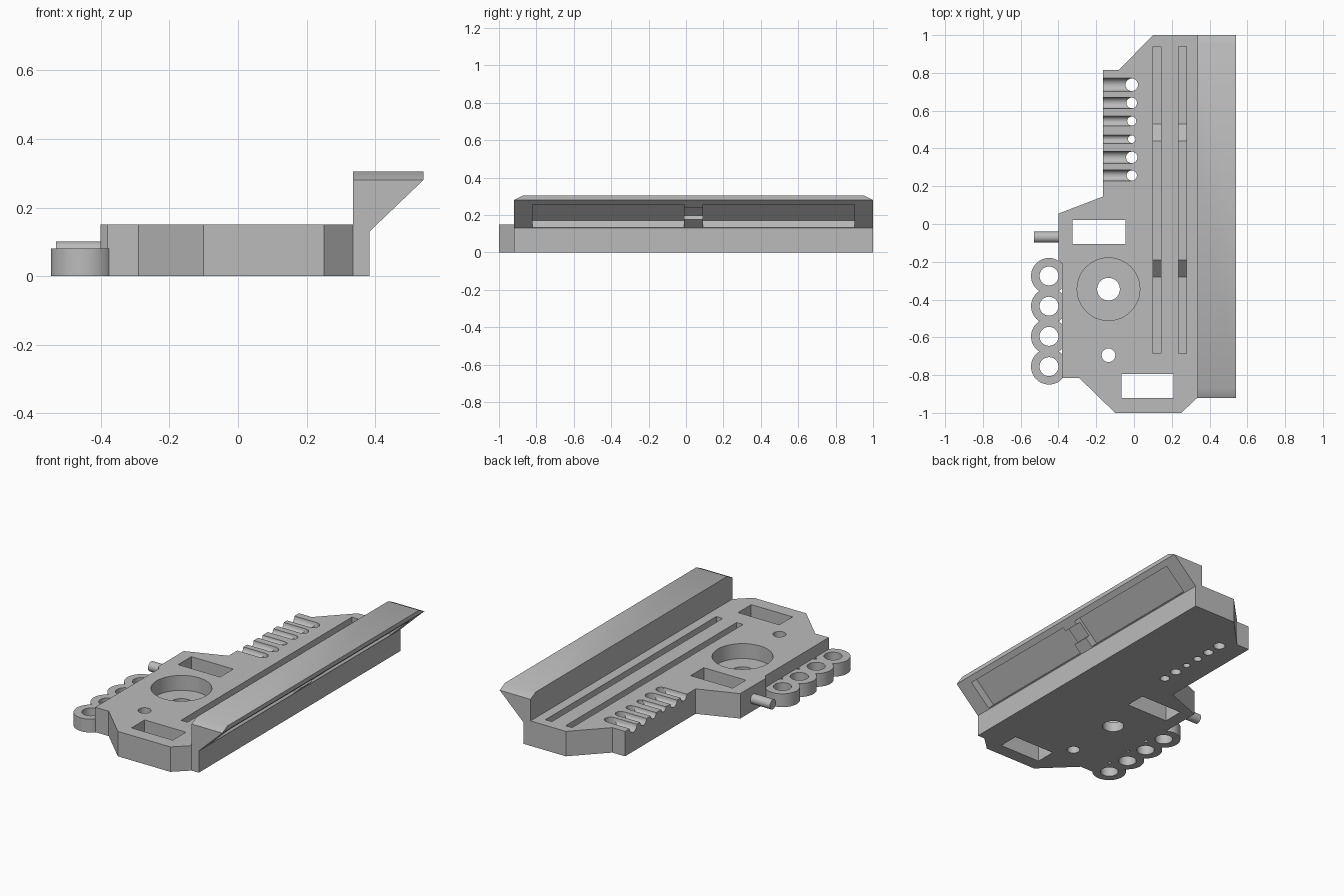
import bpy, bmesh, math

cube = bpy.data.objects.get("Cube")
if cube:
    bpy.data.objects.remove(cube, do_unlink=True)

grey = bpy.data.materials.new("plain grey")
grey.use_nodes = True
grey.diffuse_color = (0.5, 0.5, 0.5, 1)
grey.node_tree.nodes["Principled BSDF"].inputs["Base Color"].default_value = (0.5, 0.5, 0.5, 1)

MAP = {"x": lambda u, v, w: (w, u, v),
       "y": lambda u, v, w: (u, w, v),
       "z": lambda u, v, w: (u, v, w)}


def prism(name, pts, lo, hi, axis="z"):
    """Extrude a closed profile from lo to hi along an axis."""
    bm = bmesh.new()
    ends = [[bm.verts.new(MAP[axis](u, v, w)) for u, v in pts] for w in (lo, hi)]
    for end in ends:
        bm.faces.new(end)
    n = len(pts)
    for i in range(n):
        j = (i + 1) % n
        bm.faces.new((ends[0][i], ends[0][j], ends[1][j], ends[1][i]))
    bmesh.ops.recalc_face_normals(bm, faces=bm.faces)
    mesh = bpy.data.meshes.new(name)
    bm.to_mesh(mesh)
    bm.free()
    ob = bpy.data.objects.new(name, mesh)
    bpy.context.collection.objects.link(ob)
    return ob


def circle(u, v, r, n=48):
    return [(u + r * math.cos(2 * math.pi * i / n), v + r * math.sin(2 * math.pi * i / n))
            for i in range(n)]


def rect(u0, u1, v0, v1):
    return [(u0, v0), (u1, v0), (u1, v1), (u0, v1)]


def combine(ob, tool, operation="DIFFERENCE"):
    """Apply a boolean and discard the tool."""
    mod = ob.modifiers.new("cut", "BOOLEAN")
    mod.operation, mod.solver, mod.object = operation, "EXACT", tool
    bpy.context.view_layer.objects.active = ob
    bpy.ops.object.modifier_apply(modifier=mod.name)
    bpy.data.objects.remove(tool, do_unlink=True)


def bore(ob, x, y, r, lo=-0.1, hi=0.3):
    combine(ob, prism("bore_cutter", circle(x, y, r), lo, hi))


# Base plate
T = 0.15
base = prism("base_plate", [
    (0.1, 1), (-0.08, 0.815), (-0.165, 0.815), (-0.165, 0.145), (-0.4, 0.055),
    (-0.4, -0.19), (-0.38, -0.21), (-0.38, -0.815), (-0.29, -0.815), (-0.1, -1),
    (0.25, -1), (0.335, -0.92), (0.335, 1)], 0, T)

# Rectangular windows
for window in (rect(-0.325, -0.045, -0.105, 0.02), rect(-0.065, 0.21, -0.92, -0.795)):
    combine(base, prism("window_cutter", window, -0.1, 0.3))

# Counterbored dial seat and small hole
bore(base, -0.135, -0.345, 0.166, lo=0.06)
bore(base, -0.135, -0.345, 0.06)
bore(base, -0.135, -0.695, 0.036)

# Two long slots with a raised middle floor
for x in (0.1, 0.235):
    floor = [(-0.685, 0.3), (-0.685, 0.03), (-0.28, 0.03), (-0.19, 0.11),
             (0.44, 0.11), (0.53, 0.03), (0.94, 0.03), (0.94, 0.3)]
    combine(base, prism("slot_cutter", floor, x, x + 0.043, "x"))

# Row of round grooves, each ending in a hole
for i, r in enumerate((0.027, 0.03, 0.02, 0.024, 0.028, 0.033)):
    y = 0.257 + 0.096 * i
    combine(base, prism("groove_cutter", circle(y, T, r + 0.002), -0.3, -0.012, "x"))
    bore(base, -0.012, y, r)

# Side rail with overhanging lip and chamfered ends
rail = prism("side_rail", [(0.335, 0), (0.383, 0), (0.383, 0.13), (0.54, 0.28),
                           (0.54, 0.305), (0.335, 0.305)], -1.5, 1.5, "y")
combine(rail, prism("rail_ends", [(-0.92, -0.1), (1, -0.1), (1, 0.28), (0.95, 0.305),
                                  (-0.87, 0.305), (-0.92, 0.28)], 0, 1, "x"), "INTERSECT")


# Recesses under the sloping lip
def recess(z0, z1, depth, y0, y1):
    def at(z, d):
        return (0.383 + (z - 0.13) * 1.047 - d, z + d)
    prof = [at(z0, -0.03), at(z1, -0.03), at(z1, depth), at(z0, depth)]
    combine(rail, prism("recess_cutter", prof, y0, y1, "y"))


recess(0.134, 0.255, 0.036, -0.82, -0.01)
recess(0.134, 0.255, 0.036, 0.09, 0.9)
recess(0.176, 0.24, 0.022, -0.05, 0.13)

# Chain of four rings
centres = [-0.275 - 0.16 * i for i in range(4)]
rings = prism("ring_chain", circle(-0.45, centres[0], 0.095), 0, 0.08)
for y in centres[1:]:
    combine(rings, prism("ring", circle(-0.45, y, 0.095), 0, 0.08), "UNION")
for y in centres:
    bore(rings, -0.45, y, 0.05)

# Side pin
pin = prism("side_pin", circle(-0.07, 0.072, 0.029), -0.53, -0.39, "x")

# Finish
for ob in (base, rail, rings, pin):
    ob.data.materials.clear()
    ob.data.materials.append(grey)
    bpy.ops.object.select_all(action="DESELECT")
    ob.select_set(True)
    bpy.context.view_layer.objects.active = ob
    bpy.ops.object.shade_smooth_by_angle(angle=math.radians(30))
